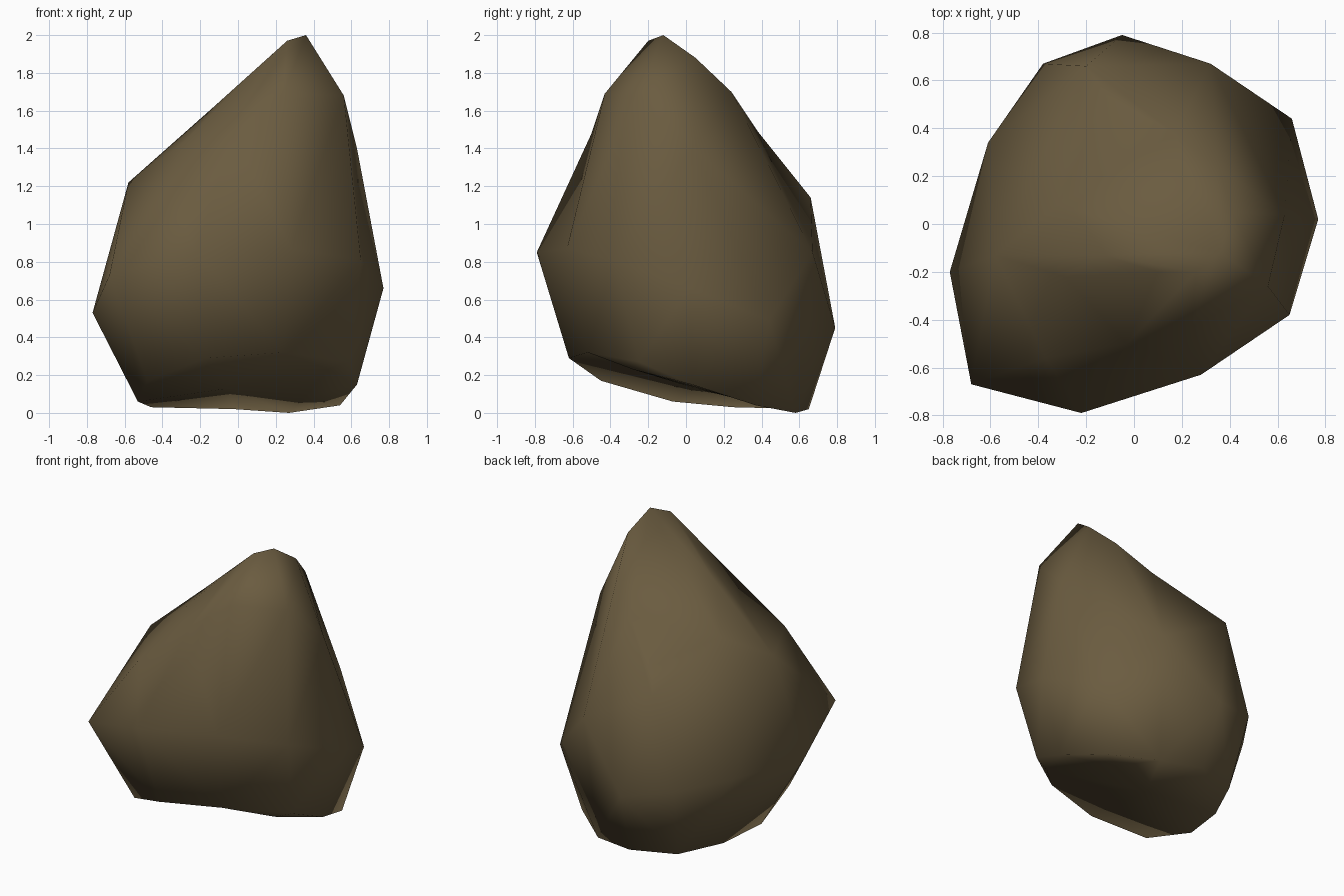
import bpy
import bmesh
from mathutils import Vector

cube = bpy.data.objects.get("Cube")
if cube:
    bpy.data.objects.remove(cube, do_unlink=True)

# One earthy brown for the whole boulder
brown = bpy.data.materials.new("earth_brown")
brown.use_nodes = True
colour = (0.145, 0.106, 0.051, 1)
brown.diffuse_color = colour
shader = brown.node_tree.nodes["Principled BSDF"]
shader.inputs["Base Color"].default_value = colour
shader.inputs["Roughness"].default_value = 0.9

# Corners of the boulder, grouped by height
peak = [(.36, -.12, 2), (.26, -.2, 1.97), (.41, .05, 1.88), (.1, -.2, 1.82)]
shoulder = [
    (.56, -.26, 1.68), (.35, .24, 1.7), (.24, -.43, 1.69), (-.14, -.13, 1.61),
    (.17, .38, 1.49), (-.03, -.5, 1.48), (.63, .04, 1.4), (-.29, -.22, 1.43),
    (-.32, .08, 1.36), (-.11, .53, 1.27), (-.58, -.13, 1.22),
    (-.37, -.56, 1.2), (-.2, .66, 1.14),
]
belly = [
    (.77, .02, .66), (.65, -.38, .81), (.28, -.63, .87), (-.22, -.79, .85),
    (-.68, -.67, .73), (-.77, -.2, .53), (-.61, .34, .55), (-.38, .67, .52),
    (-.05, .79, .45), (.32, .67, .85), (.66, .44, .49),
]
foot = [
    (.63, .03, .15), (.59, -.25, .27), (.48, -.28, .23), (.24, -.52, .32),
    (-.17, -.62, .29), (-.48, -.45, .17), (-.53, -.07, .06), (-.46, .25, .03),
    (-.32, .55, .03), (-.02, .65, .02), (.27, .58, 0), (.54, .37, .04),
]
underside = [(-.05, .05, .13), (.35, .25, .08)]
corners = [Vector(c) for c in peak + shoulder + belly + foot + underside]

# Join the corners while puffed halfway to a ball, so shallow dents stay joined
core = Vector((.05, -.03, .8))
bm = bmesh.new()
verts = []
for corner in corners:
    arm = corner - core
    verts.append(bm.verts.new(core + (arm + arm.normalized()) / 2))
bmesh.ops.convex_hull(bm, input=verts)

# Settle every corner into its true place
for vert, corner in zip(verts, corners):
    vert.co = corner
loose = [v for v in bm.verts if not v.link_faces]
bmesh.ops.delete(bm, geom=loose, context="VERTS")
bmesh.ops.recalc_face_normals(bm, faces=bm.faces[:])

# Soft shading over the low-poly skin
for face in bm.faces:
    face.smooth = True

mesh = bpy.data.meshes.new("boulder")
bm.to_mesh(mesh)
bm.free()
mesh.materials.append(brown)
boulder = bpy.data.objects.new("boulder", mesh)
bpy.context.collection.objects.link(boulder)
